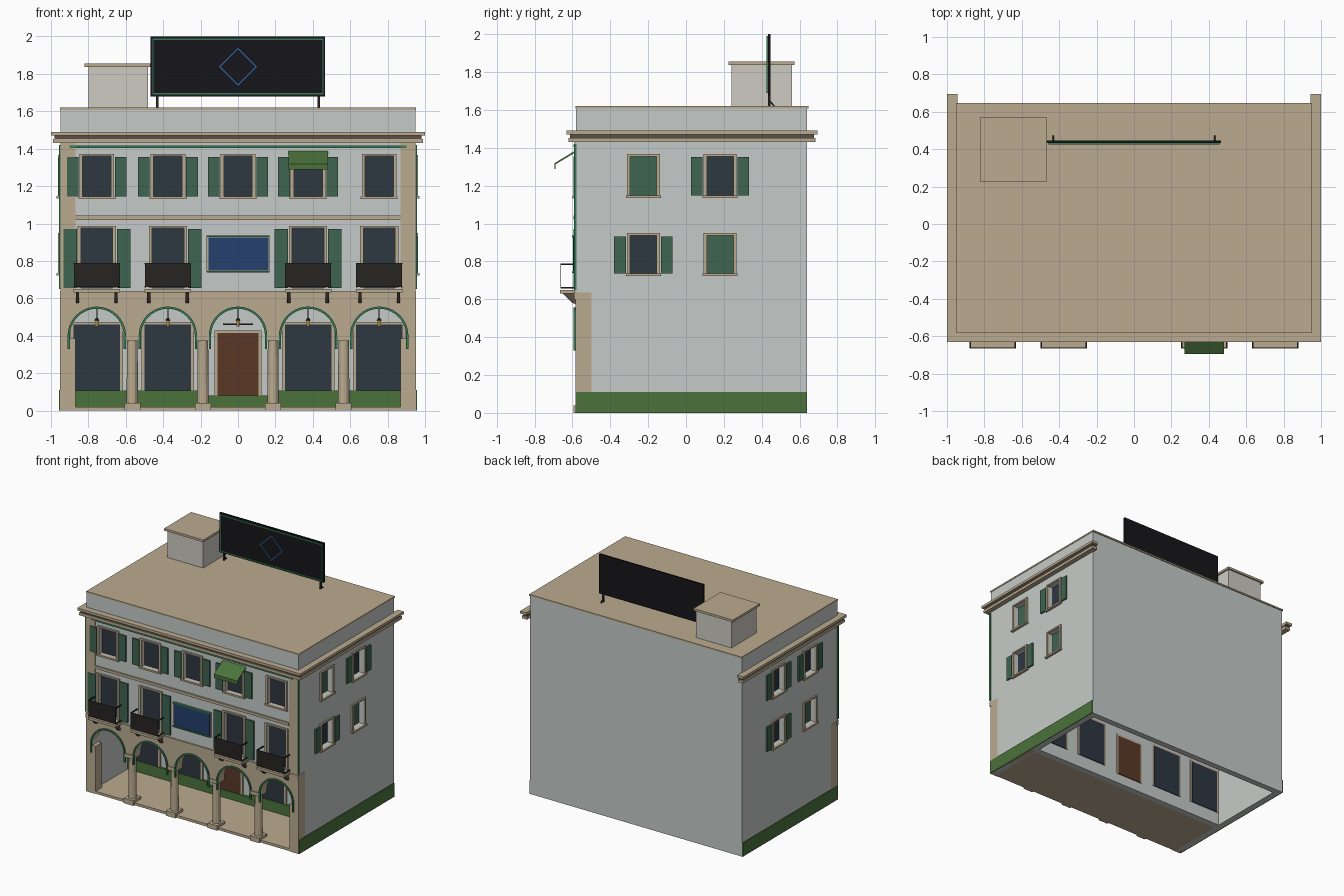
import bpy, bmesh, math

if "Cube" in bpy.data.objects:
    bpy.data.objects.remove(bpy.data.objects["Cube"])

COL = dict(wall=(.56, .60, .58), tan=(.50, .41, .28), glass=(.026, .038, .053), shutter=(.05, .13, .08),
           green=(.07, .17, .045), trim=(.04, .20, .09), wood=(.10, .04, .02), blue=(.018, .05, .15),
           dark=(.02, .018, .016), black=(.008, .008, .011), shed=(.62, .60, .55), lamp=(.8, .5, .15),
           line=(.03, .15, .40), stone=(.10, .08, .06))
MATS = {}
for n, c in COL.items():
    MATS[n] = bpy.data.materials.new(n)
    MATS[n].diffuse_color = (*c, 1)


def finish(name, bm, mat):
    bmesh.ops.recalc_face_normals(bm, faces=bm.faces)
    me = bpy.data.meshes.new(name)
    bm.to_mesh(me)
    bm.free()
    ob = bpy.data.objects.new(name, me)
    bpy.context.collection.objects.link(ob)
    if mat:
        me.materials.append(MATS[mat])
    return ob


def add_box(bm, x0, x1, y0, y1, z0, z1):
    vs = bmesh.ops.create_cube(bm, size=1)['verts']
    for v in vs:
        v.co = ((x0 + x1) / 2 + v.co.x * (x1 - x0), (y0 + y1) / 2 + v.co.y * (y1 - y0),
                (z0 + z1) / 2 + v.co.z * (z1 - z0))


def box(name, mat, *b):
    bm = bmesh.new()
    add_box(bm, *b)
    return finish(name, bm, mat)


def prism(name, mat, pts, a, b, axis='y'):
    """Extrude a closed outline (x,z along y, or y,z along x) from a to b."""
    bm = bmesh.new()
    put = (lambda p, t: (p[0], t, p[1])) if axis == 'y' else (lambda p, t: (t, p[0], p[1]))
    f = bm.faces.new([bm.verts.new(put(p, a)) for p in pts])
    r = bmesh.ops.extrude_face_region(bm, geom=[f])
    for v in r['geom']:
        if isinstance(v, bmesh.types.BMVert):
            v.co = put((v.co.x if axis == 'y' else v.co.y, v.co.z), b)
    return finish(name, bm, mat)


def cylinder(name, mat, x, y, z0, z1, r, r2=None, n=12):
    bm = bmesh.new()
    bmesh.ops.create_cone(bm, cap_ends=True, segments=n, radius1=r, radius2=r if r2 is None else r2, depth=z1 - z0)
    bmesh.ops.translate(bm, verts=bm.verts, vec=(x, y, (z0 + z1) / 2))
    return finish(name, bm, mat)


def on_wall(side, u0, u1, d0, d1, z0, z1):
    """Bounds for a box on a wall: u along the wall, d outward."""
    if side == 'front':
        return (u0, u1, -.58 - d1, -.58 - d0, z0, z1)
    if side == 'right':
        return (.95 + d0, .95 + d1, u0, u1, z0, z1)
    return (-.95 - d1, -.95 - d0, u0, u1, z0, z1)


cutters = [(-.9, .9, -.06, .59, -.1, 1.55), (-.9, .9, -.7, -.11, -.1, .63)]


# window: recess, glass, frame, sill and optional shutters
def window(side, u, z0, z1, w, shutters='', sw=.062, closed=False, sill=True):
    def wb(part, mat, *b):
        box(f'{side}_{part}', mat, *on_wall(side, *b))
    depth = .03 if side == 'front' else .045
    cutters.append(on_wall(side, u - w, u + w, -depth, .1, z0, z1))
    wb('window_panel' if closed else 'window_glass', 'shutter' if closed else 'glass',
       u - w, u + w, -depth - .002, -depth + .004, z0, z1)
    f = w + .017
    wb('window_frame_a', 'tan', u - f, u - w, -.005, .012, z0, z1)
    wb('window_frame_b', 'tan', u + w, u + f, -.005, .012, z0, z1)
    wb('window_lintel', 'tan', u - f, u + f, -.005, .012, z1, z1 + .012)
    if sill:
        wb('window_sill', 'tan', u - f - .006, u + f + .006, -.005, .02, z0 - .013, z0)
    for s, k in ((-1, 'l'), (1, 'r')):
        if k in shutters:
            a, b = sorted((u + s * (f + .005), u + s * (f + .005 + sw)))
            wb('shutter', 'shutter', a, b, 0, .013, z0, z1 - .005)


BAYS = (-.755, -.375, 0, .375, .755)
for cx in BAYS:
    window('front', cx, 1.145, 1.36, .076, '' if cx > .7 else 'lr')
for cx, s in ((-.755, 'lr'), (-.375, 'r'), (.375, 'lr'), (.755, '')):
    window('front', cx, .655, .975, .085, s, .072, sill=False)
for u in (-.225, .18):
    for side in ('right', 'left'):
        for lo in (True, False):
            closed = (lo == (u > 0)) if side == 'right' else (lo and u < 0)
            z0, z1 = (.735, .937) if lo else (1.148, 1.355)
            window(side, u, z0, z1, .07, '' if closed else 'lr', closed=closed)

# main body with room, arcade and window recesses cut out
body = box('building_walls', 'wall', -.95, .95, -.58, .64, 0, 1.61)
bm = bmesh.new()
for c in cutters:
    add_box(bm, *c)
cut = finish('wall_cutter', bm, None)
cut.hide_render = True
mod = body.modifiers.new('openings', 'BOOLEAN')
mod.operation, mod.solver, mod.object = 'DIFFERENCE', 'EXACT', cut
bpy.context.view_layer.objects.active = body
bpy.ops.object.modifier_apply(modifier=mod.name)
bpy.data.objects.remove(cut)

# arcade front wall with five arches
ZS, R = .40, .147


def arc(cx, r, n=20):
    return [(cx + r * math.cos(math.pi * i / n), ZS + r * math.sin(math.pi * i / n)) for i in range(n + 1)]


outline = [(-.952, 0), (-.952, .635), (.952, .635), (.952, 0), (.755 + R, 0)]
for cx in reversed(BAYS):
    outline += arc(cx, R)
outline.append((-.755 - R, 0))
prism('arcade_wall', 'tan', outline, -.584, -.50)
box('arcade_floor', 'tan', -.95, .95, -.58, -.10, 0, .02)
box('arcade_band', 'tan', -.953, .953, -.592, -.57, .60, .638)
for s in (-1, 1):
    a, b = sorted((s * .95, s * .87))
    box('end_pier', 'tan', a, b, -.584, -.50, 0, .385)
    box('corner_strip', 'tan', a, b, -.588, -.57, .638, 1.43)
    a, b = sorted((s * .95, s * .957))
    box('side_base', 'green', a, b, -.58, .64, 0, .11)
    box('corner_light_strip', 'trim', a, b, -.592, -.578, .65, 1.42)

# columns
for x in (-.565, -.1875, .1875, .565):
    box('column_plinth', 'tan', x - .043, x + .043, -.595, -.495, 0, .04)
    cylinder('column_shaft', 'tan', x, -.543, .04, .375, .031, .028)
    box('column_capital', 'tan', x - .038, x + .038, -.59, -.497, .372, .402)

# bays: arch trim, inner windows, door, base and lanterns
for cx in BAYS:
    o, i = arc(cx, .156), arc(cx, .144)
    prism('arch_trim', 'trim', [(cx + .156, .33)] + o + [(cx - .156, .33), (cx - .144, .33)] + i[::-1] + [(cx + .144, .33)],
          -.594, -.58)
    door = cx == 0
    w, z0, z1 = (.11, .08, .415) if door else (.125, .105, .46)
    box('door' if door else 'shop_glass', 'wood' if door else 'glass', cx - w, cx + w, -.118, -.054, z0, z1)
    for s in (-1, 1):
        a, b = sorted((cx + s * w, cx + s * (w + .016)))
        box('opening_frame_side', 'tan', a, b, -.123, -.056, z0, z1)
    box('opening_frame_top', 'tan', cx - w - .016, cx + w + .016, -.123, -.056, z1, z1 + .014)
    box('inner_base', 'green', cx - .188, cx + .188, -.128, -.11, .02, .08 if door else .107)
    cylinder('lantern_stem', 'dark', cx, -.3, .49, .63, .003, n=6)
    cylinder('lantern_cap', 'dark', cx, -.3, .482, .495, .016, .006, 6)
    cylinder('lantern_glass', 'lamp', cx, -.3, .45, .482, .009, .013, 6)
box('door_lamp_bar', 'dark', -.08, .08, -.15, -.12, .458, .466)

# facade bands and blue panel
box('string_course', 'tan', -.87, .87, -.593, -.57, 1.02, 1.042)
box('light_strip', 'trim', -.9, .9, -.595, -.57, 1.405, 1.418)
box('panel_frame', 'tan', -.168, .168, -.59, -.57, .74, .935)
box('blue_panel', 'blue', -.158, .162, -.596, -.58, .75, .925)
for z in (.738, .927):
    box('panel_trim', 'trim', -.165, .168, -.601, -.58, z, z + .009)

# balconies
for cx in (-.755, -.375, .375, .755):
    box('balcony_slab', 'tan', cx - .125, cx + .125, -.665, -.58, .63, .65)
    box('balcony_railing', 'dark', cx - .123, cx + .123, -.663, -.659, .66, .79)
    for s in (-1, 1):
        x = cx + s * .121
        for z in (.662, .786):
            box('balcony_side_rail', 'dark', x - .004, x + .004, -.663, -.58, z - .004, z + .004)
        x = cx + s * .103
        prism('balcony_bracket', 'stone', [(-.58, .575), (-.60, .58), (-.65, .63), (-.58, .63)], x - .009, x + .009, 'x')

# awning
prism('awning', 'green', [(-.58, 1.388), (-.695, 1.318), (-.695, 1.288), (-.69, 1.288), (-.69, 1.312), (-.58, 1.378)],
      .27, .48, 'x')

# cornice along front and sides
for z0, z1, o, m in ((1.43, 1.452, .04, 'tan'), (1.452, 1.47, .032, 'stone'), (1.47, 1.49, .05, 'tan')):
    box('cornice_front', m, -.95 - o, .95 + o, -.58 - o, -.57, z0, z1)
    for s in (-1, 1):
        a, b = sorted((s * .945, s * (.95 + o)))
        box('cornice_side', m, a, b, -.58 - o, .65 + o - .005, z0, z1)

# roof and rooftop shed
box('roof_cap', 'tan', -.953, .953, -.583, .648, 1.608, 1.62)
box('roof_shed', 'shed', -.80, -.48, .24, .56, 1.62, 1.84)
box('roof_shed_cap', 'tan', -.82, -.468, .225, .572, 1.838, 1.856)

# billboard
box('billboard', 'black', -.468, .466, .432, .446, 1.68, 2.0)
for z in (1.69, 1.982):
    box('billboard_trim', 'trim', -.458, .458, .424, .434, z, z + .007)
for x in (-.458, .451):
    box('billboard_trim', 'trim', x, x + .007, .424, .434, 1.69, 1.989)
for x in (-.432, .432):
    box('billboard_post', 'dark', x - .007, x + .007, .434, .446, 1.62, 1.70)
    prism('billboard_brace', 'dark', [(.44, 1.655), (.472, 1.62), (.462, 1.62), (.44, 1.643)], x - .005, x + .005, 'x')
for sx in (-1, 1):
    for sz in (-1, 1):
        prism('billboard_diamond_edge', 'line', [(sx * .102, 1.838), (0, 1.838 + sz * .102), (0, 1.838 + sz * .094),
                                                 (sx * .094, 1.838)], .426, .434)

for m in bpy.data.materials:
    if m.users and not m.is_grease_pencil:
        m.use_nodes = True
        m.node_tree.nodes["Principled BSDF"].inputs["Base Color"].default_value = m.diffuse_color
